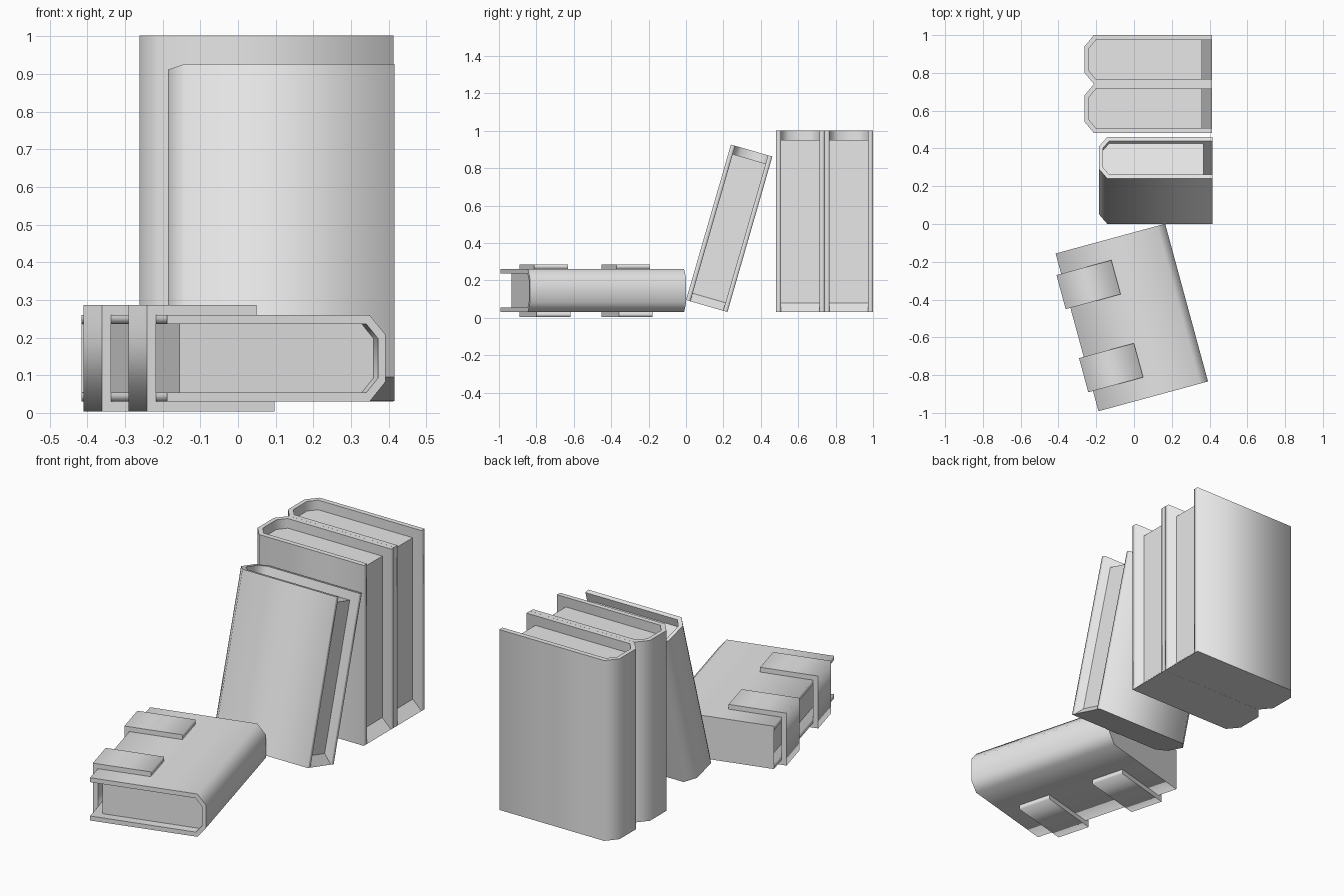
import bpy, bmesh
from math import radians
from mathutils import Matrix

if "Cube" in bpy.data.objects:
    bpy.data.objects.remove(bpy.data.objects["Cube"])

grey = bpy.data.materials.new("light_grey")
grey.use_nodes = True
grey.diffuse_color = (0.8, 0.8, 0.8, 1)
grey.node_tree.nodes["Principled BSDF"].inputs["Base Color"].default_value = (0.8, 0.8, 0.8, 1)

# Book proportions: spine at -x, open edge at +x, standing on its bottom
HALF_W, HALF_T, HEIGHT = 0.3375, 0.1295, 0.972
BOARD = 0.027


def mirrored(half):
    """Close a half profile by mirroring it across y = 0."""
    return half + [(x, -y) for x, y in reversed(half)]


def loft(name, layers, matrix, smooth):
    """Skin a stack of (height, profile) layers and cap both ends."""
    bm = bmesh.new()
    rings = [[bm.verts.new((x, y, z)) for x, y in profile] for z, profile in layers]
    for low, high in zip(rings, rings[1:]):
        for i in range(len(low)):
            j = (i + 1) % len(low)
            bm.faces.new((low[i], low[j], high[j], high[i])).smooth = smooth
    bm.faces.new(rings[0])
    bm.faces.new(rings[-1])
    bmesh.ops.recalc_face_normals(bm, faces=bm.faces)
    mesh = bpy.data.meshes.new(name)
    bm.to_mesh(mesh)
    bm.free()
    mesh.materials.append(grey)
    obj = bpy.data.objects.new(name, mesh)
    obj.matrix_world = matrix
    bpy.context.collection.objects.link(obj)


def inner_half(fore):
    return [(fore, HALF_T - BOARD), (-0.278, HALF_T - BOARD), (-0.315, 0.058)]


def book(name, matrix):
    # Cover: one folded board with a chamfered spine
    outer = mirrored([(HALF_W, HALF_T), (-0.288, HALF_T), (-HALF_W, 0.07)])
    cover = outer + list(reversed(mirrored(inner_half(HALF_W))))
    loft(name + "_cover", [(0, cover), (HEIGHT, cover)], matrix, True)
    # Pages: recessed block flaring out to the cover at the bottom
    layers = [(0, HALF_W), (0.05, 0.285), (0.92, 0.285)]
    loft(name + "_pages", [(z, mirrored(inner_half(f))) for z, f in layers], matrix, False)


# Two upright books side by side
for name, y in (("upright_book_front", 0.611), ("upright_book_back", 0.8705)):
    book(name, Matrix.Translation((0.0755, y, 0.03)))

# Book leaning back against the upright pair
small = Matrix.Scale(0.89, 4)
lean = Matrix.Translation((0.115, 0.111, 0.063)) @ Matrix.Rotation(radians(-16.1), 4, "X")
book("leaning_book", lean @ small)

# Book lying flat, top edge towards the front and spine to the left
turn = Matrix.Rotation(radians(15.2), 4, "Z")
lay_down = Matrix(((-1, 0, 0, 0), (0, 0, -1, 0), (0, -1, 0, 0), (0, 0, 0, 1)))
flat = Matrix.Translation((-0.125, -0.0775, 0.145)) @ turn @ lay_down @ small
book("flat_book", flat)

# Clasp straps wrapped around the open edge of the flat book
thick = 0.029
far, side = HALF_W + thick, HALF_T + thick
strap = [(0.028, -side), (far, -side), (far, side), (-0.028, side),
         (-0.028, HALF_T), (HALF_W, HALF_T), (HALF_W, -HALF_T), (0.028, -HALF_T)]
for name, z in (("lower_strap", 0.125), ("upper_strap", 0.637)):
    loft(name, [(z, strap), (z + 0.21, strap)], flat, True)
